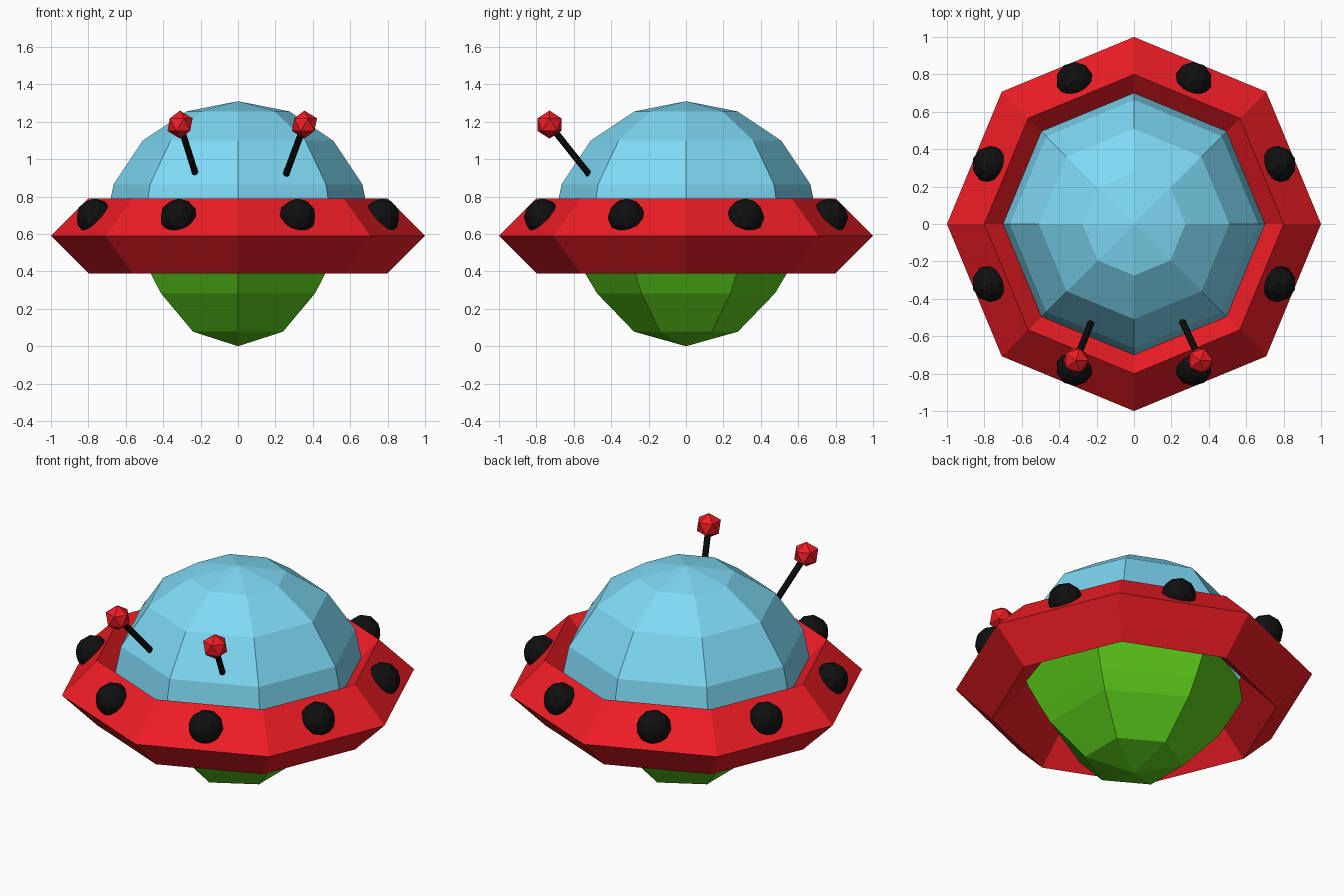
import bpy, bmesh
from math import sin, cos, pi, radians
from mathutils import Vector

if "Cube" in bpy.data.objects:
    bpy.data.objects.remove(bpy.data.objects["Cube"])


def material(name, rgb):
    m = bpy.data.materials.new(name)
    m.diffuse_color = (*rgb, 1)
    m.use_nodes = True
    m.node_tree.nodes["Principled BSDF"].inputs["Base Color"].default_value = m.diffuse_color
    return m


RED = material("red", (0.85, 0.012, 0.018))
BLUE = material("light_blue", (0.21, 0.70, 0.92))
GREEN = material("green", (0.10, 0.58, 0.01))
BLACK = material("black", (0.005, 0.005, 0.005))


def finish(name, bm, mat):
    bmesh.ops.remove_doubles(bm, verts=bm.verts, dist=1e-5)
    bmesh.ops.recalc_face_normals(bm, faces=bm.faces)
    me = bpy.data.meshes.new(name)
    bm.to_mesh(me)
    bm.free()
    me.materials.append(mat)
    ob = bpy.data.objects.new(name, me)
    bpy.context.collection.objects.link(ob)
    return ob


def lathe(name, profile, sides, start, mat, closed=False):
    """Revolve (radius, z) points around z with flat sides."""
    bm = bmesh.new()
    rings = []
    for r, z in profile:
        if r == 0:
            rings.append([bm.verts.new((0, 0, z))] * sides)
        else:
            angles = [start + 2 * pi * i / sides for i in range(sides)]
            rings.append([bm.verts.new((r * cos(a), r * sin(a), z)) for a in angles])
    pairs = list(zip(rings, rings[1:]))
    if closed:
        pairs.append((rings[-1], rings[0]))
    for lo, hi in pairs:
        for i in range(sides):
            j = (i + 1) % sides
            bm.faces.new(dict.fromkeys([lo[i], lo[j], hi[j], hi[i]]))
    return finish(name, bm, mat)


def ball(name, centre, radius, level, mat, turn=0):
    bm = bmesh.new()
    bmesh.ops.create_icosphere(bm, subdivisions=level, radius=radius)
    ob = finish(name, bm, mat)
    ob.location = centre
    ob.rotation_euler.z = turn
    return ob


def rod(name, a, b, radius, mat):
    a, b = Vector(a), Vector(b)
    bm = bmesh.new()
    bmesh.ops.create_cone(bm, cap_ends=True, segments=8, radius1=radius,
                          radius2=radius, depth=(b - a).length)
    ob = finish(name, bm, mat)
    ob.location = (a + b) / 2
    ob.rotation_mode = 'QUATERNION'
    ob.rotation_quaternion = (b - a).to_track_quat('Z', 'Y')
    return ob


MID = 0.59

# Hull ring with a diamond cross-section
lathe("hull_ring", [(1.0, MID), (0.8, MID + 0.2), (0.6, MID), (0.8, MID - 0.2)],
      8, 0, RED, closed=True)

# Upper half-sphere dome
R = 0.72
dome = [(R * cos(radians(22.5 * i)), MID + R * sin(radians(22.5 * i))) for i in range(4)]
lathe("dome", dome + [(0, MID + R)], 8, 0, BLUE)

# Six-sided lower hull
lathe("lower_hull", [(0, 0), (0.278, 0.078), (0.476, 0.283), (0.54, 0.39), (0.645, MID)],
      6, pi / 2, GREEN)

# Porthole lights at the middle of each ring face
for k in range(8):
    a = radians(22.5 + 45 * k)
    ball(f"porthole_{k + 1}", (0.83 * cos(a), 0.83 * sin(a), MID + 0.1), 0.1, 2, BLACK)

# Two front antennas, leaning forward and apart
for side, foot, tip in (("left", -0.225, -0.31), ("right", 0.255, 0.355)):
    top = (tip, -0.73, 1.185)
    rod(f"antenna_rod_{side}", (foot, -0.515, 0.915), top, 0.018, BLACK)
    ball(f"antenna_tip_{side}", top, 0.075, 1, RED)
